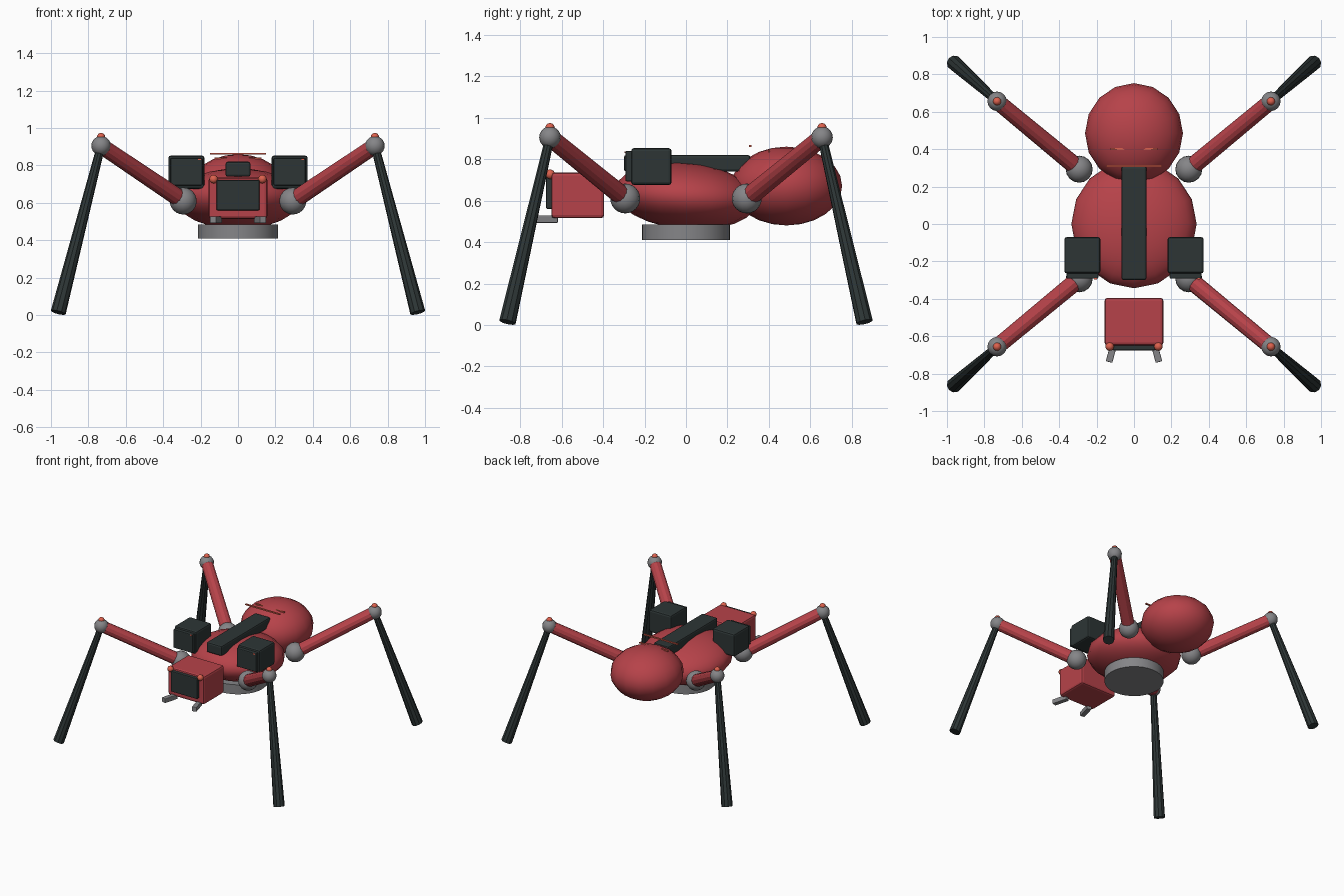
import bpy, math
from mathutils import Vector

if "Cube" in bpy.data.objects:
    bpy.data.objects.remove(bpy.data.objects["Cube"])


def material(name, rgb):
    m = bpy.data.materials.new(name)
    m.diffuse_color = (*rgb, 1)
    m.use_nodes = True
    m.node_tree.nodes["Principled BSDF"].inputs["Base Color"].default_value = m.diffuse_color
    return m


RED = material("red shell", (0.47, 0.055, 0.067))
DARK = material("dark panel", (0.026, 0.036, 0.036))
GREY = material("grey metal", (0.235, 0.235, 0.245))
ORANGE = material("orange light", (0.72, 0.12, 0.075))


def finish(name, mat, smooth=False):
    o = bpy.context.object
    o.name = name
    o.data.materials.append(mat)
    if smooth:
        bpy.ops.object.shade_smooth()
    return o


def ellipsoid(name, loc, radii, mat, seg=16, rings=12, tilt=0):
    bpy.ops.mesh.primitive_uv_sphere_add(segments=seg, ring_count=rings, radius=1,
                                         location=loc, rotation=(math.radians(tilt), 0, 0))
    o = finish(name, mat, True)
    o.scale = radii
    return o


def box(name, loc, size, mat, bevel=0.0, turn=0):
    bpy.ops.mesh.primitive_cube_add(size=1)
    o = finish(name, mat)
    for v in o.data.vertices:
        v.co = Vector(a * b for a, b in zip(v.co, size))
    o.location = loc
    o.rotation_euler.z = math.radians(turn)
    if bevel:
        b = o.modifiers.new("rounded edges", 'BEVEL')
        b.width = bevel
        b.segments = 2
    return o


def strut(name, a, b, r1, r2, mat, sides=10):
    a, b = Vector(a), Vector(b)
    bpy.ops.mesh.primitive_cone_add(vertices=sides, radius1=r1, radius2=r2,
                                    depth=(b - a).length, location=(a + b) / 2)
    o = finish(name, mat)
    o.rotation_euler = (b - a).to_track_quat('Z', 'Y').to_euler()
    return o


# Body and abdomen
ellipsoid("body", (0, 0, 0.622), (0.335, 0.345, 0.16), RED, tilt=-5)
ellipsoid("abdomen", (0, 0.485, 0.67), (0.262, 0.268, 0.19), RED)
bpy.ops.mesh.primitive_cylinder_add(vertices=32, radius=0.213, depth=0.075,
                                    location=(0, 0, 0.4475))
finish("belly_disc", GREY)
bpy.ops.object.shade_smooth_by_angle()

# Back spine and light bars
box("spine", (0, 0.005, 0.78), (0.134, 0.61, 0.08), DARK, 0.012)
box("front_light_bar", (0, 0.31, 0.863), (0.30, 0.011, 0.009), ORANGE)
box("rear_light_bar", (0, 0.40, 0.839), (0.25, 0.011, 0.009), ORANGE)

# Head
box("head", (0, -0.522, 0.625), (0.314, 0.255, 0.22), RED, 0.015)
box("face_screen", (0, -0.655, 0.641), (0.23, 0.04, 0.162), DARK, 0.006)

for s in (-1, 1):
    # Eyes, mandibles and shoulder pods
    ellipsoid("eye", (s * 0.13, -0.655, 0.727), (0.023,) * 3, ORANGE, 12, 8)
    box("mandible", (s * 0.118, -0.68, 0.51), (0.036, 0.12, 0.036), GREY, 0.004, s * 15)
    box("pod", (s * 0.276, -0.167, 0.764), (0.193, 0.195, 0.178), DARK, 0.014)
    box("pod_front", (s * 0.276, -0.272, 0.766), (0.17, 0.04, 0.146), DARK, 0.006)
    box("pod_light", (s * 0.276 + 0.07, -0.293, 0.833), (0.015, 0.006, 0.009), ORANGE)

    # Legs
    for t in (-1, 1):
        hip = (s * 0.293, t * 0.293, 0.61)
        knee = (s * 0.732, t * 0.656, 0.905)
        foot = (s * 0.961, t * 0.861, 0.014)
        ellipsoid("hip_joint", hip, (0.072,) * 3, GREY)
        ellipsoid("knee_joint", knee, (0.052,) * 3, GREY)
        ellipsoid("knee_light", (knee[0], knee[1], 0.952), (0.022,) * 3, ORANGE, 12, 8)
        strut("upper_leg", hip, knee, 0.047, 0.043, RED, 12)
        strut("lower_leg", foot, knee, 0.041, 0.022, DARK, 10)
